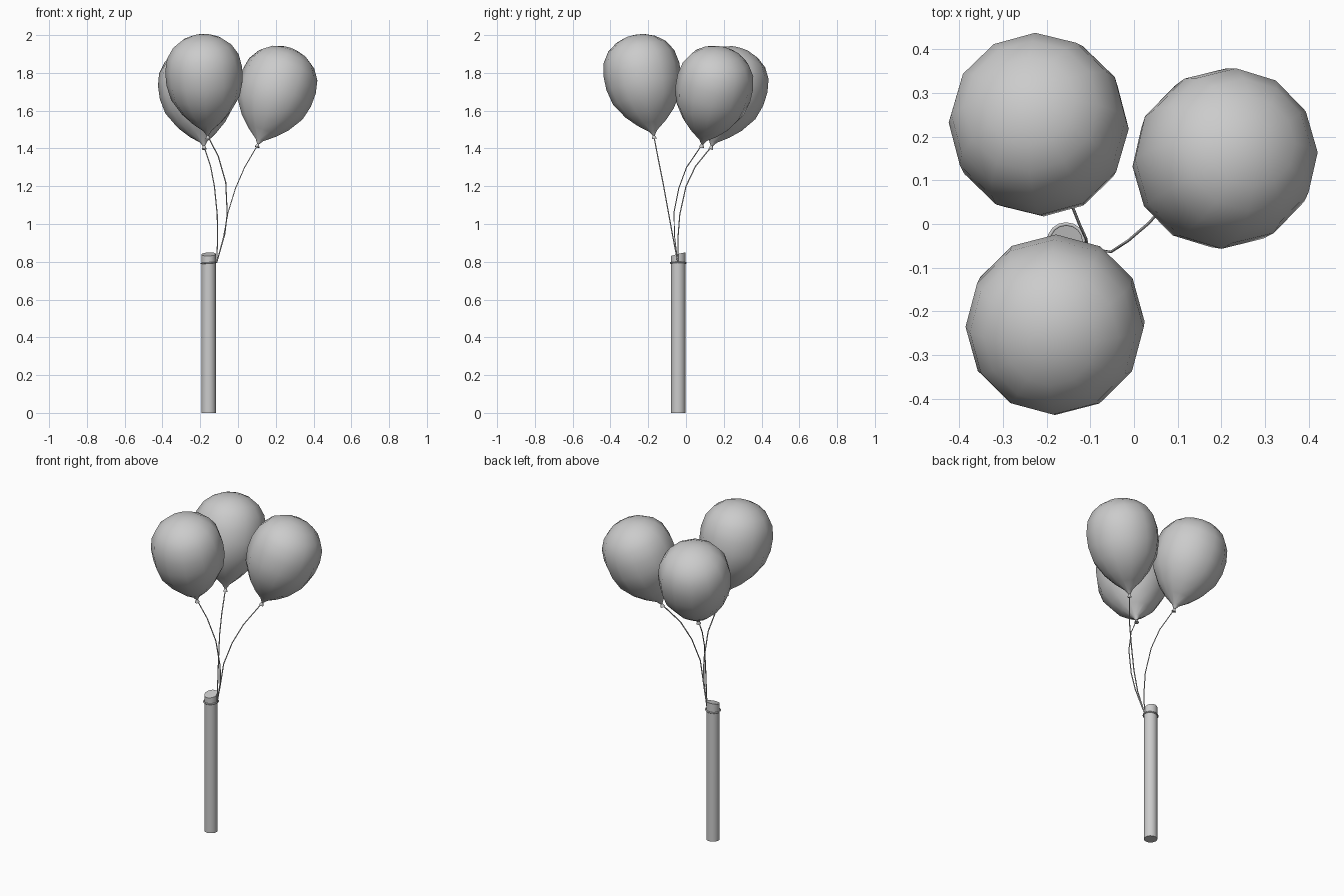
import bpy, bmesh, math
from mathutils import Vector, Matrix

if "Cube" in bpy.data.objects:
    bpy.data.objects.remove(bpy.data.objects["Cube"])

POST = Vector((-0.155, -0.041, 0))


def finish(bm, name, angle=40):
    bmesh.ops.recalc_face_normals(bm, faces=bm.faces)
    me = bpy.data.meshes.new(name)
    bm.to_mesh(me)
    bm.free()
    ob = bpy.data.objects.new(name, me)
    bpy.context.collection.objects.link(ob)
    bpy.context.view_layer.objects.active = ob
    ob.select_set(True)
    bpy.ops.object.shade_smooth_by_angle(angle=math.radians(angle))
    ob.select_set(False)
    return ob


def lathe(profile, sides, matrix, name, angle=40):
    """Revolve (radius, height) points around z; radius 0 makes a pole."""
    bm = bmesh.new()
    rings = []
    for r, h in profile:
        n = sides if r > 0 else 1
        rings.append([bm.verts.new(matrix @ Vector((r * math.cos(2 * math.pi * i / sides),
                                                   r * math.sin(2 * math.pi * i / sides), h)))
                      for i in range(n)])
    for a, b in zip(rings, rings[1:]):
        for i in range(sides):
            j = (i + 1) % sides
            q = [a[i % len(a)], a[j % len(a)], b[j % len(b)], b[i % len(b)]]
            bm.faces.new(list(dict.fromkeys(q)))
    return finish(bm, name, angle)


def string(points, name):
    cu = bpy.data.curves.new(name, 'CURVE')
    cu.dimensions = '3D'
    cu.bevel_depth = 0.0032
    cu.bevel_resolution = 0
    cu.use_fill_caps = True
    sp = cu.splines.new('POLY')
    sp.points.add(len(points) - 1)
    for p, co in zip(sp.points, points):
        p.co = (*co, 1)
    ob = bpy.data.objects.new(name, cu)
    bpy.context.collection.objects.link(ob)


# post with a slanted top
post = lathe([(0, 0), (0.038, 0), (0.038, 0.84), (0, 0.84)], 16,
             Matrix.Translation(POST), "post")
for v in post.data.vertices:
    if v.co.z > 0.5:
        v.co.z += 0.25 * (v.co.y - POST.y) + 0.04 * (POST.x - v.co.x) * -1

# string loop tied around the post
tube = [(0.041 + 0.004 * math.cos(t * math.pi / 3), 0.004 * math.sin(t * math.pi / 3))
        for t in range(7)]
lathe(tube, 16, Matrix.Translation(POST + Vector((0, 0, 0.794)))
      @ Matrix.Rotation(math.radians(-4), 4, 'Y'), "post_loop", 80)

# balloons: knot flare, neck, round body
body = [(0, -0.014), (0.013, -0.014), (0.006, 0.004), (0.022, 0.028), (0.078, 0.072),
        (0.13, 0.125), (0.182, 0.205), (0.202, 0.285), (0.204, 0.36), (0.190, 0.43),
        (0.155, 0.485), (0.105, 0.522), (0.05, 0.542), (0, 0.547)]
tie = (-0.113, -0.043, 0.795)
balloons = {
    "front": ((-0.16, -0.17, 1.465), (-0.18, -0.231, 1.79),
              [(-0.105, -0.15, 1.36), (-0.065, -0.122, 1.22),
               (-0.057, -0.092, 1.055), (-0.07, -0.072, 0.945)]),
    "back": ((-0.18, 0.135, 1.41), (-0.219, 0.23, 1.735),
             [(-0.145, 0.05, 1.305), (-0.125, 0.0, 1.2),
              (-0.11, -0.033, 1.05), (-0.108, -0.043, 0.92)]),
    "right": ((0.105, 0.085, 1.42), (0.213, 0.153, 1.74),
              [(0.035, 0.003, 1.30), (-0.013, -0.038, 1.19),
               (-0.053, -0.064, 1.06), (-0.077, -0.06, 0.93)]),
}
for name, (knot, centre, path) in balloons.items():
    axis = Vector(centre) - Vector(knot)
    tilt = Vector((0, 0, 1)).rotation_difference(axis).to_matrix().to_4x4()
    lathe(body, 12, Matrix.Translation(knot) @ tilt, name + "_balloon", 50)
    string([knot] + path + [tie], name + "_string")
